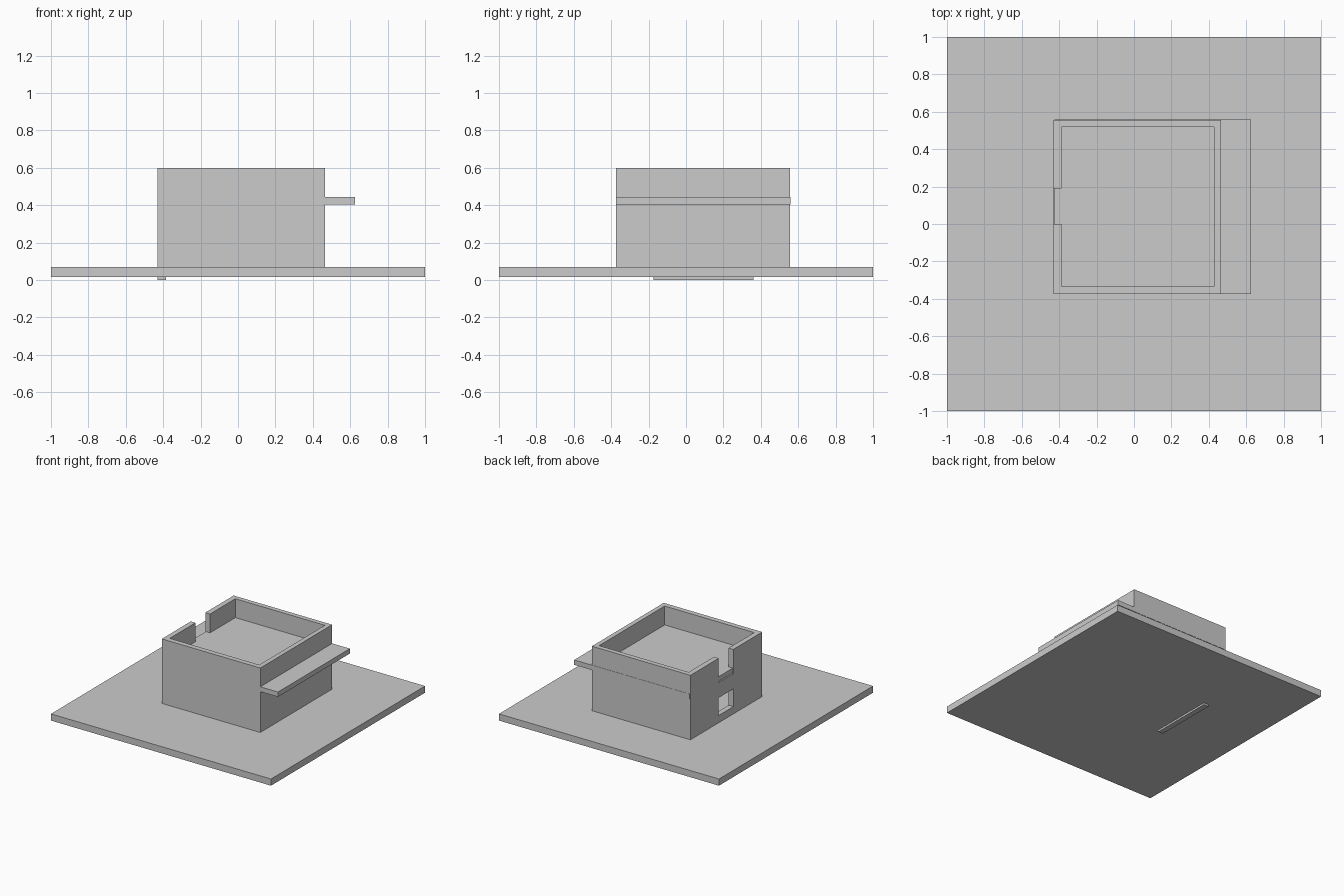
import bpy

if "Cube" in bpy.data.objects:
    bpy.data.objects.remove(bpy.data.objects["Cube"])


def box(name, x, y, z):
    """Axis-aligned box from (min, max) ranges."""
    bpy.ops.mesh.primitive_cube_add(size=1, location=[(r[0] + r[1]) / 2 for r in (x, y, z)])
    ob = bpy.context.object
    ob.name = name
    ob.scale = [r[1] - r[0] for r in (x, y, z)]
    bpy.ops.object.transform_apply(location=False, rotation=False, scale=True)
    return ob


def cut(target, name, x, y, z):
    """Subtract a box from the target and remove the helper."""
    cutter = box(name, x, y, z)
    cutter.hide_render = True
    mod = target.modifiers.new(name, 'BOOLEAN')
    mod.operation = 'DIFFERENCE'
    mod.solver = 'EXACT'
    mod.object = cutter
    bpy.context.view_layer.objects.active = target
    bpy.ops.object.modifier_apply(modifier=name)
    bpy.data.objects.remove(cutter, do_unlink=True)


# Ground slab and the thin strip showing underneath it
box("ground_slab", (-1, 1), (-1, 1), (0.015, 0.07))
box("foundation_strip", (-0.43, -0.385), (-0.175, 0.36), (0, 0.03))

# House walls: hollow shell, open at the top
walls = box("house_walls", (-0.43, 0.465), (-0.375, 0.557), (0.06, 0.6))
cut(walls, "room_cut", (-0.387, 0.427), (-0.333, 0.518), (0, 0.7))

# Lower window and upper doorway in the left wall
cut(walls, "window_cut", (-0.5, -0.36), (0, 0.19), (0.13, 0.275))
cut(walls, "doorway_cut", (-0.5, -0.36), (0, 0.19), (0.40, 0.7))

# Upper floor running out to the right as a canopy
box("upper_floor", (-0.425, 0.625), (-0.374, 0.559), (0.405, 0.445))
